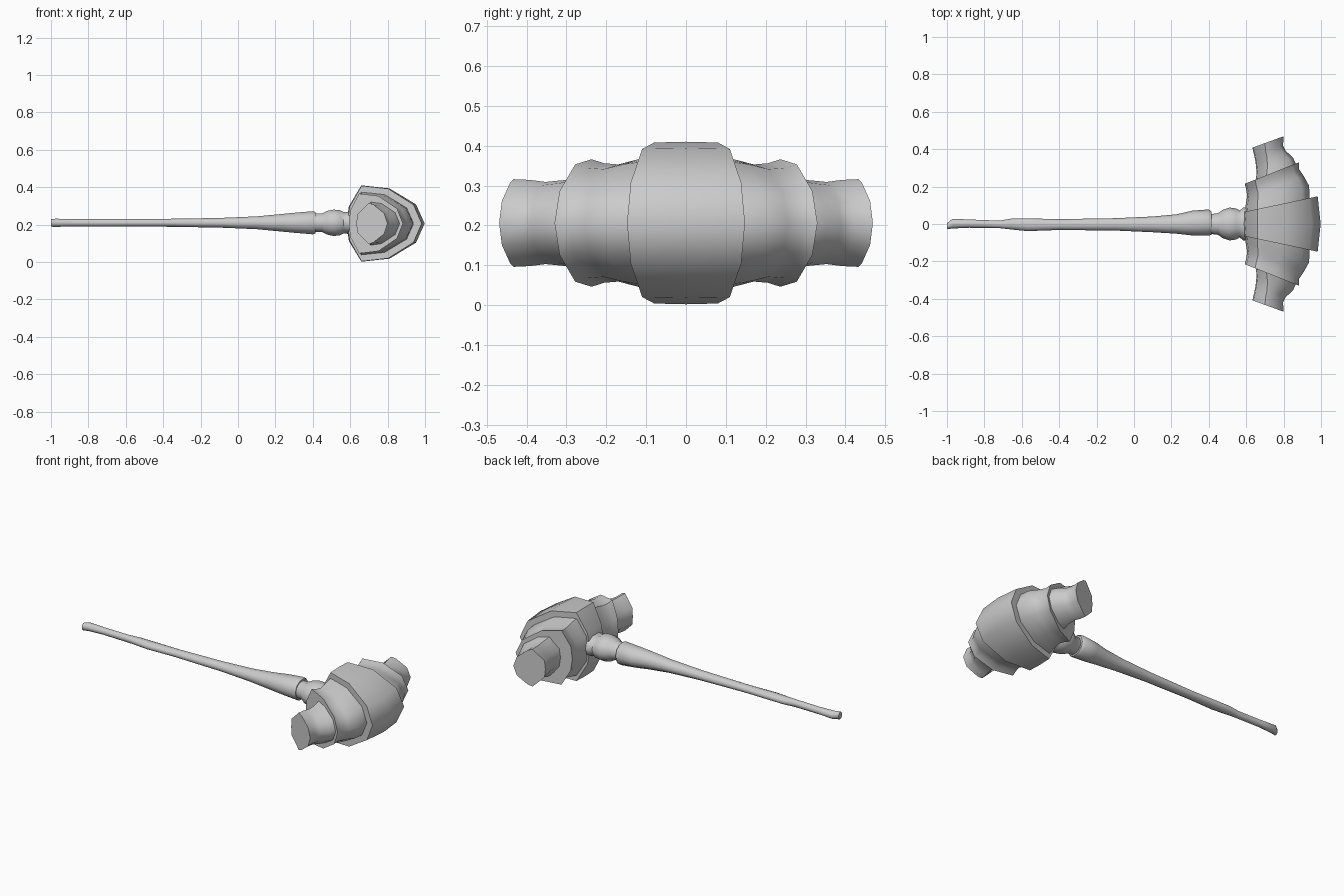
import bpy, bmesh, math

if "Cube" in bpy.data.objects:
    bpy.data.objects.remove(bpy.data.objects["Cube"])

grey = bpy.data.materials.new("plain_grey")
grey.diffuse_color = (0.6, 0.6, 0.6, 1)
grey.use_nodes = True
grey.node_tree.nodes["Principled BSDF"].inputs["Base Color"].default_value = grey.diffuse_color
ZC = 0.206


def loft(name, rings, angle):
    """Skin a list of equal-length point rings and cap both ends."""
    bm = bmesh.new()
    loops = [[bm.verts.new(p) for p in r] for r in rings]
    n = len(loops[0])
    for a, b in zip(loops, loops[1:]):
        for i in range(n):
            j = (i + 1) % n
            bm.faces.new((a[i], a[j], b[j], b[i]))
    bm.faces.new(loops[0])
    bm.faces.new(loops[-1])
    bmesh.ops.recalc_face_normals(bm, faces=bm.faces)
    me = bpy.data.meshes.new(name)
    bm.to_mesh(me)
    bm.free()
    me.materials.append(grey)
    ob = bpy.data.objects.new(name, me)
    bpy.context.collection.objects.link(ob)
    bpy.ops.object.select_all(action='DESELECT')
    ob.select_set(True)
    bpy.context.view_layer.objects.active = ob
    bpy.ops.object.shade_smooth_by_angle(angle=math.radians(angle))
    return ob


def pastry_ring(xi, yi, xo, yo, h, peak=0.19):
    """Tilted ten-sided ring from an inner to an outer point, half height h."""
    half = [(0, 0), (0.03, 0.45), (peak, 1), (0.55, 0.92), (0.89, 0.5), (1, 0)]
    pts = half + [(t, -z) for t, z in half[-2:0:-1]]
    return [(xi + (xo - xi) * t, yi + (yo - yi) * t, ZC + h * z) for t, z in pts]


def flip(ring):
    return [(x, -y, z) for x, y, z in ring]


# Central band of the crescent head
edge = pastry_ring(0.585, 0.064, 0.982, 0.148, 0.202)
mid = pastry_ring(0.58, 0, 0.998, 0, 0.204)
loft("middle_band", [flip(edge), mid, edge], 55)

# Shoulder and tip segments on both sides
shoulder = [
    pastry_ring(0.592, 0.05, 0.94, 0.13, 0.170),
    pastry_ring(0.597, 0.10, 0.936, 0.205, 0.160),
    pastry_ring(0.605, 0.15, 0.908, 0.255, 0.147),
    pastry_ring(0.600, 0.185, 0.882, 0.295, 0.150),
    pastry_ring(0.592, 0.215, 0.882, 0.33, 0.160),
]
tip = [
    pastry_ring(0.65, 0.20, 0.87, 0.31, 0.122, 0.25),
    pastry_ring(0.655, 0.28, 0.85, 0.355, 0.108, 0.3),
    pastry_ring(0.65, 0.33, 0.812, 0.39, 0.103, 0.38),
    pastry_ring(0.642, 0.37, 0.797, 0.42, 0.108, 0.4),
    pastry_ring(0.633, 0.408, 0.80, 0.469, 0.110, 0.4),
]
for side in ("back", "front"):
    for name, rings in (("shoulder", shoulder), ("tip", tip)):
        use = rings if side == "back" else [flip(r) for r in rings]
        loft(f"{side}_{name}", use, 55)


def shaft_ring(x, yc, ry, rz, n=10):
    return [(x, yc + ry * math.cos(k * math.tau / n),
             0.21 + rz * math.sin(k * math.tau / n)) for k in range(n)]


# Tapering handle: x, centre y, half width, half height
handle = [(-1, -0.012, 0.016, 0.022), (-0.97, 0.002, 0.026, 0.023),
          (-0.88, 0.002, 0.022, 0.020), (-0.72, -0.002, 0.020, 0.021),
          (-0.65, 0.0, 0.030, 0.022), (-0.57, -0.004, 0.034, 0.022),
          (-0.4, -0.003, 0.029, 0.022), (-0.1, -0.002, 0.033, 0.027),
          (0.1, -0.002, 0.042, 0.036), (0.23, 0.0, 0.052, 0.049),
          (0.31, 0.005, 0.066, 0.057), (0.40, 0.008, 0.070, 0.065),
          (0.415, 0.004, 0.062, 0.060)]
loft("handle", [shaft_ring(*r) for r in handle], 50)

# Bulging collar joining handle and head
collar = [(0.39, 0, 0.05, 0.05), (0.45, 0, 0.058, 0.052),
          (0.475, 0, 0.076, 0.066), (0.51, 0, 0.088, 0.074),
          (0.545, 0, 0.083, 0.071), (0.565, 0, 0.072, 0.060),
          (0.585, 0, 0.088, 0.062), (0.64, 0, 0.088, 0.06)]
loft("collar", [shaft_ring(*r) for r in collar], 50)
